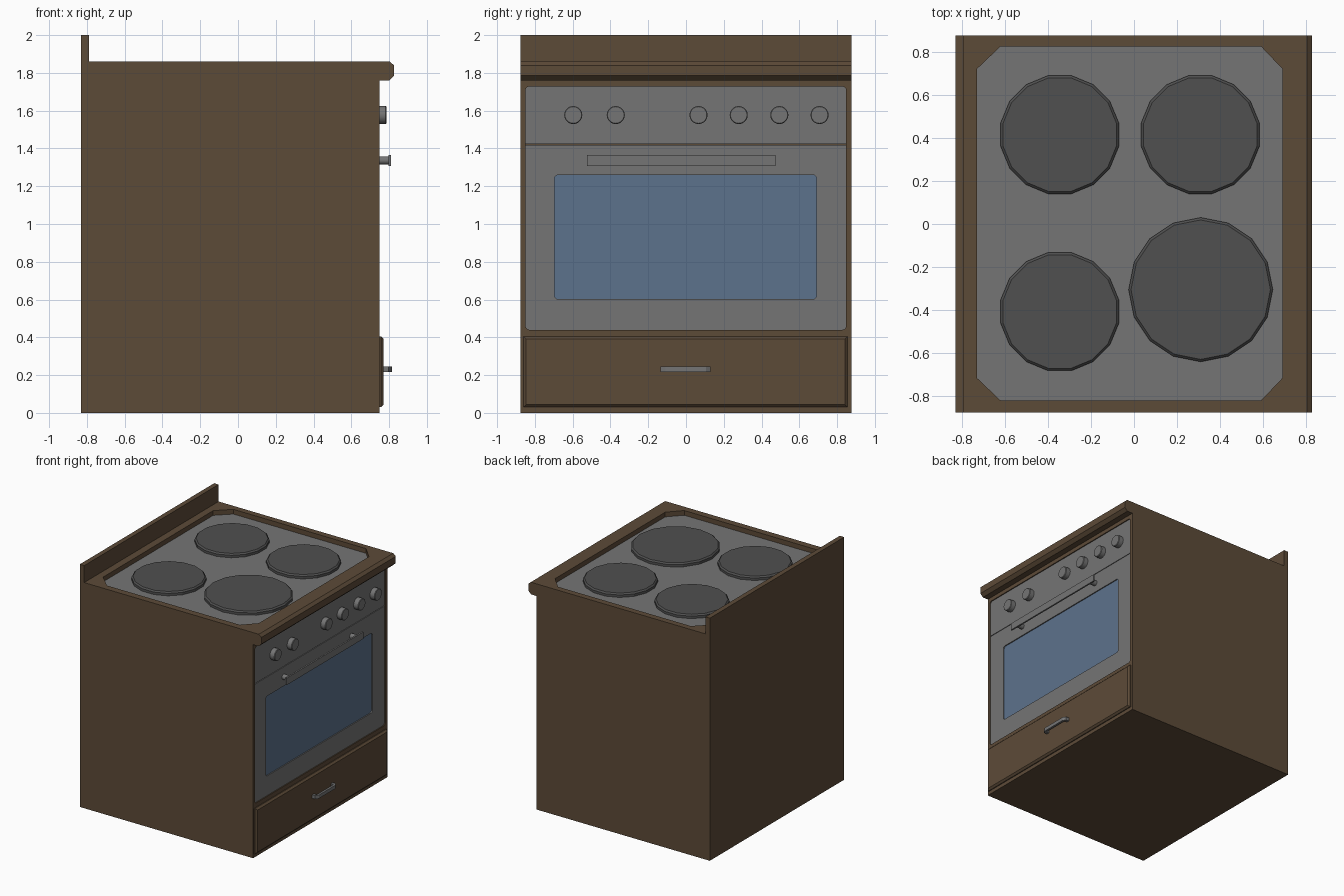
import bpy, bmesh, math
from mathutils import Vector

if "Cube" in bpy.data.objects:
    bpy.data.objects.remove(bpy.data.objects["Cube"])


def material(name, rgb):
    m = bpy.data.materials.new(name)
    m.diffuse_color = (*rgb, 1)
    m.use_nodes = True
    m.node_tree.nodes["Principled BSDF"].inputs["Base Color"].default_value = m.diffuse_color
    return m


BROWN = material("brown_enamel", (0.108, 0.069, 0.039))
GREY = material("grey_metal", (0.178, 0.178, 0.178))
DARK = material("dark_iron", (0.079, 0.079, 0.079))
BLUE = material("blue_glass", (0.108, 0.170, 0.265))


def prism(name, pts, axis, lo, hi, mat, bevel=0.0):
    """Extrude a 2D outline along an axis; bevel chamfers the rim at hi."""
    place = {'x': lambda u, v, w: (w, u, v),
             'y': lambda u, v, w: (u, w, v),
             'z': lambda u, v, w: (u, v, w)}[axis]
    bm = bmesh.new()
    low = [bm.verts.new(place(u, v, lo)) for u, v in pts]
    top = [bm.verts.new(place(u, v, hi)) for u, v in pts]
    n = len(pts)
    bm.faces.new(low)
    cap = bm.faces.new(top)
    for i in range(n):
        j = (i + 1) % n
        bm.faces.new((low[i], low[j], top[j], top[i]))
    bmesh.ops.recalc_face_normals(bm, faces=bm.faces)
    if bevel:
        bmesh.ops.bevel(bm, geom=list(cap.edges), offset=bevel, segments=1,
                        affect='EDGES', profile=0.5)
    me = bpy.data.meshes.new(name)
    bm.to_mesh(me)
    bm.free()
    me.materials.append(mat)
    ob = bpy.data.objects.new(name, me)
    bpy.context.collection.objects.link(ob)
    return ob


def rect(u0, v0, u1, v1, bottom=0.0, top=0.0):
    """Rectangle with separately rounded bottom and top corners."""
    out = []
    corners = ((u1, v1, -1, -1, top, 0), (u0, v1, 1, -1, top, 90),
               (u0, v0, 1, 1, bottom, 180), (u1, v0, -1, 1, bottom, 270))
    for u, v, su, sv, r, start in corners:
        if not r:
            out.append((u, v))
            continue
        for k in range(4):
            a = math.radians(start + 30 * k)
            out.append((u + su * r + r * math.cos(a), v + sv * r + r * math.sin(a)))
    return out


def circle(u, v, r, n, phase=0.0):
    return [(u + r * math.cos(2 * math.pi * (i + phase) / n),
             v + r * math.sin(2 * math.pi * (i + phase) / n)) for i in range(n)]


def cut(ob, cutter):
    cutter.hide_render = True
    mod = ob.modifiers.new("cut", 'BOOLEAN')
    mod.operation = 'DIFFERENCE'
    mod.solver = 'EXACT'
    mod.object = cutter
    bpy.context.view_layer.objects.active = ob
    bpy.ops.object.modifier_apply(modifier=mod.name)
    bpy.data.objects.remove(cutter, do_unlink=True)


def smooth(ob):
    bpy.ops.object.select_all(action='DESELECT')
    ob.select_set(True)
    bpy.context.view_layer.objects.active = ob
    bpy.ops.object.shade_smooth_by_angle(angle=math.radians(30))


# cabinet with worktop lip and splashback, as one side profile
profile = [(-0.83, 0), (0.75, 0), (0.75, 1.76), (0.80, 1.76), (0.826, 1.785),
           (0.826, 1.84), (0.803, 1.86), (-0.79, 1.86), (-0.79, 2.0), (-0.83, 2.0)]
body = prism("cabinet", profile, 'y', -0.875, 0.875, BROWN)

# recesses for hob and oven front
hob = [(-0.73, -0.715), (-0.62, -0.82), (0.59, -0.82), (0.69, -0.715),
       (0.69, 0.72), (0.59, 0.825), (-0.62, 0.825), (-0.73, 0.72)]
cut(body, prism("hob_cutter", hob, 'z', 1.815, 1.95, BROWN))
cut(body, prism("front_cutter", rect(-0.85, 0.44, 0.848, 1.728, 0.02, 0.02),
                'x', 0.732, 0.79, BROWN))

# hob plate and four burners
prism("hob_plate", hob, 'z', 1.812, 1.821, GREY)
for i, (x, y, r, ph) in enumerate([(-0.345, 0.415, 0.28, 0.5), (0.308, 0.415, 0.28, 0.5),
                                   (-0.345, -0.407, 0.28, 0.5), (0.31, -0.305, 0.335, 0)]):
    prism(f"burner_{i + 1}", circle(x, y, r, 16, ph), 'z', 1.819, 1.852, DARK, 0.011)

# control panel and oven door with sunk window
prism("control_panel", rect(-0.85, 1.423, 0.848, 1.728, 0, 0.02), 'x', 0.73, 0.742, GREY)
door = prism("oven_door", rect(-0.85, 0.44, 0.848, 1.418, 0.02, 0), 'x', 0.72, 0.742, GREY)
win = rect(-0.697, 0.602, 0.692, 1.26, 0.02, 0.02)
cut(door, prism("window_cutter", win, 'x', 0.731, 0.78, GREY))
prism("oven_window", win, 'x', 0.728, 0.733, BLUE)

# knobs
for i, y in enumerate((-0.597, -0.372, 0.066, 0.279, 0.494, 0.707)):
    smooth(prism(f"knob_{i + 1}", circle(y, 1.577, 0.048, 20), 'x', 0.738, 0.785, GREY, 0.004))

# oven door handle
prism("oven_handle_bar", rect(-0.525, 1.308, 0.475, 1.366), 'x', 0.797, 0.81, GREY)
for i, s in enumerate((-1, 1)):
    smooth(prism(f"oven_handle_post_{i + 1}", circle(-0.025 + s * 0.44, 1.337, 0.022, 14),
                 'x', 0.738, 0.799, GREY))

# drawer front with chamfered rim, and its bracket handle
prism("drawer", rect(-0.86, 0.03, 0.855, 0.405), 'x', 0.745, 0.771, BROWN, 0.014)
bracket = [(0.768, -0.135), (0.798, -0.135), (0.814, -0.108), (0.814, 0.105),
           (0.798, 0.131), (0.768, 0.131), (0.768, 0.108), (0.79, 0.108),
           (0.796, 0.098), (0.796, -0.102), (0.79, -0.112), (0.768, -0.112)]
prism("drawer_handle", bracket, 'z', 0.216, 0.245, GREY)
